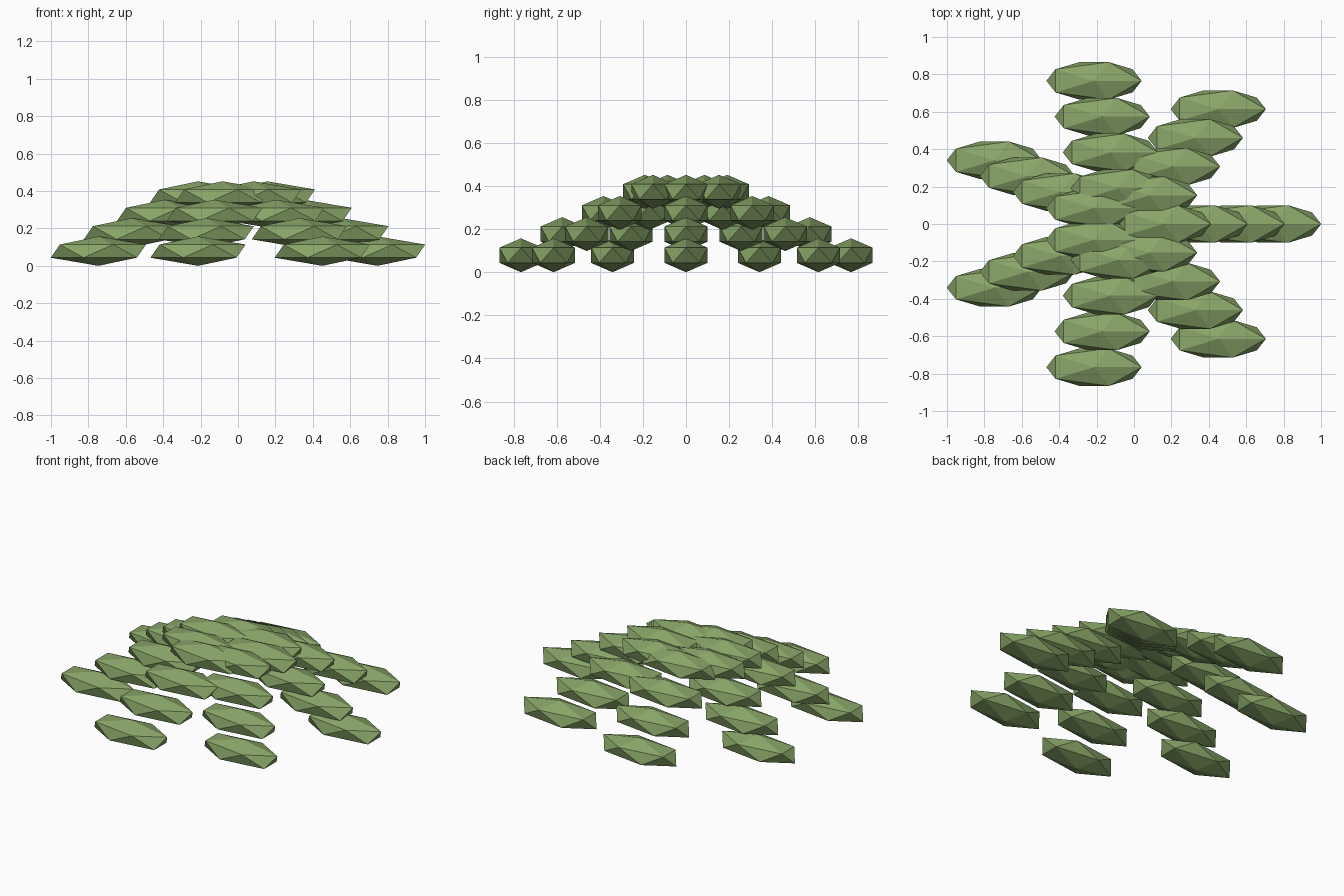
import bpy
from math import cos, sin, tau

if "Cube" in bpy.data.objects:
    bpy.data.objects.remove(bpy.data.objects["Cube"])

ARMS, LEAVES = 7, 4
STEP = 0.1963                 # radial spacing of the leaflets along a frond
SHIFT = -0.039                # centres the seven-armed crown on x = 0
SCALE = (1.45 * STEP, 0.6 * STEP, 0.4 * STEP)

green = bpy.data.materials.new("leaf_green")
green.diffuse_color = (0.25, 0.38, 0.14, 1)
green.use_nodes = True
green.node_tree.nodes["Principled BSDF"].inputs["Base Color"].default_value = green.diffuse_color

# One low-poly leaflet shared by the whole crown
bpy.ops.mesh.primitive_ico_sphere_add(subdivisions=1, radius=1)
first = bpy.context.object
leaf_mesh = first.data
leaf_mesh.name = "leaflet"
leaf_mesh.materials.append(green)
bpy.data.objects.remove(first)

# Drooping fronds: leaflets step outward and down, all kept along x
for a in range(ARMS):
    ang = tau * a / ARMS
    for k in range(1, LEAVES + 1):
        r = STEP * k
        leaf = bpy.data.objects.new(f"frond_{a + 1}_leaflet_{k}", leaf_mesh)
        leaf.location = (r * cos(ang) + SHIFT, r * sin(ang),
                         SCALE[2] + (LEAVES - k) * STEP / 2)
        leaf.scale = SCALE
        bpy.context.collection.objects.link(leaf)
